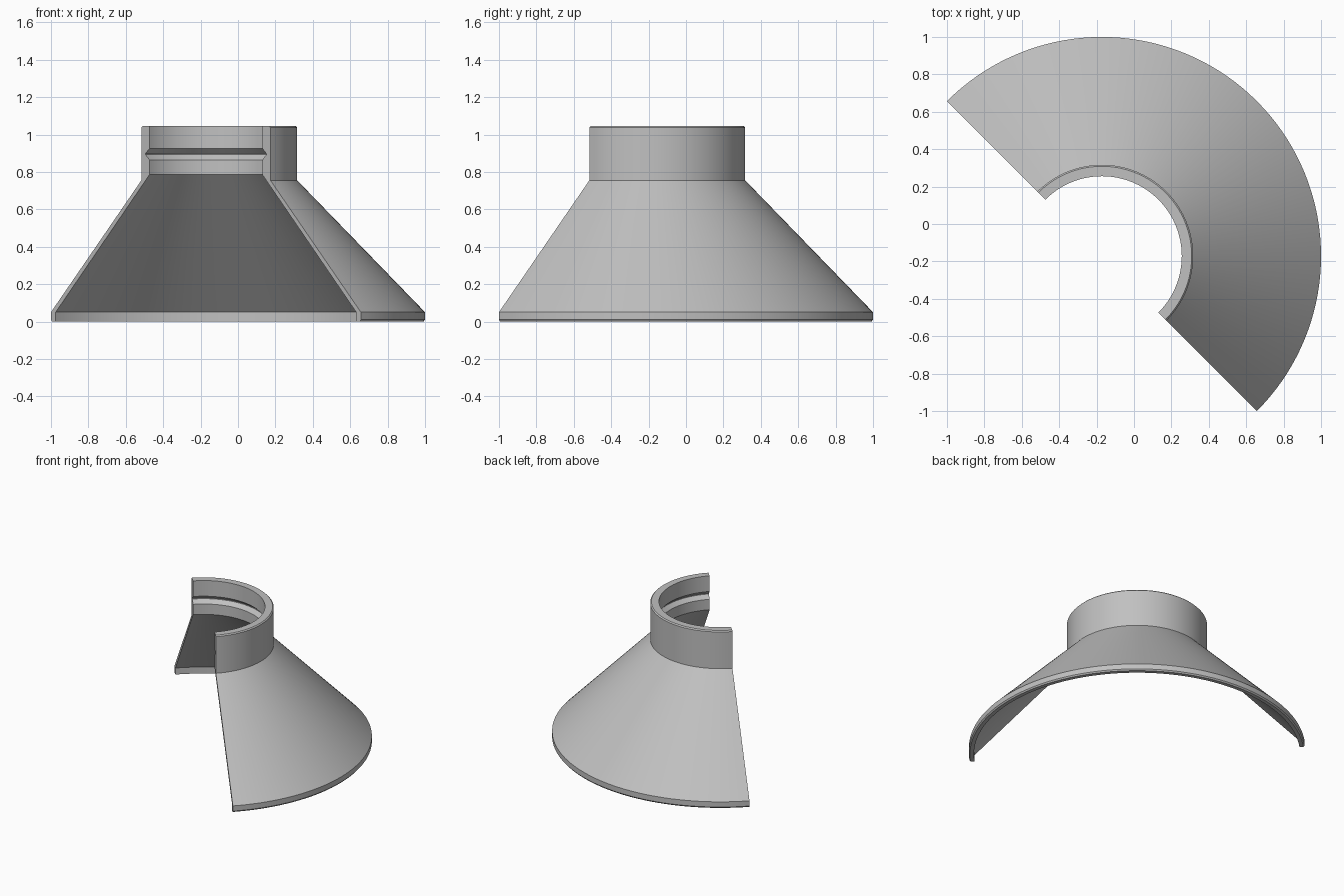
import bpy, bmesh
from math import pi, radians, cos, sin
from mathutils import Vector

cube = bpy.data.objects.get("Cube")
if cube:
    bpy.data.objects.remove(cube, do_unlink=True)

# One plain grey for the whole part
grey = bpy.data.materials.new("light_grey")
grey.use_nodes = True
color = (0.53, 0.53, 0.53, 1)
grey.diffuse_color = color
grey.node_tree.nodes["Principled BSDF"].inputs["Base Color"].default_value = color

# Wall cross-section as (radius, height): outside upwards, then inside downwards
CENTRE = -0.1716
START = radians(-45)
STEPS = 72
profile = [
    (1.164, 0.0), (1.1716, 0.01), (1.1716, 0.05),      # base rim
    (0.488, 0.755), (0.488, 1.037), (0.48, 1.045),     # cone and collar
    (0.427, 1.045), (0.427, 0.925),                    # collar bore
    (0.457, 0.898), (0.457, 0.892), (0.427, 0.865),    # inner groove
    (0.427, 0.785), (1.136, 0.05), (1.136, 0.0),       # inner cone
]

# Sweep the section through half a turn
bm = bmesh.new()
rings = []
for i in range(STEPS + 1):
    a = START + pi * i / STEPS
    rings.append([bm.verts.new((CENTRE + r * cos(a), CENTRE + r * sin(a), z))
                  for r, z in profile])
n = len(profile)
for a, b in zip(rings, rings[1:]):
    for j in range(n):
        k = (j + 1) % n
        bm.faces.new((a[j], b[j], b[k], a[k]))

# Flat cut ends
bm.faces.new(rings[0])
bm.faces.new(rings[-1][::-1])
bmesh.ops.recalc_face_normals(bm, faces=bm.faces)

mesh = bpy.data.meshes.new("half_funnel")
bm.to_mesh(mesh)
bm.free()
mesh.materials.append(grey)
funnel = bpy.data.objects.new("half_funnel", mesh)
bpy.context.collection.objects.link(funnel)

# Smooth round walls, crisp edges
for ob in bpy.context.selected_objects:
    ob.select_set(False)
funnel.select_set(True)
bpy.context.view_layer.objects.active = funnel
bpy.ops.object.shade_smooth_by_angle(angle=radians(30))
